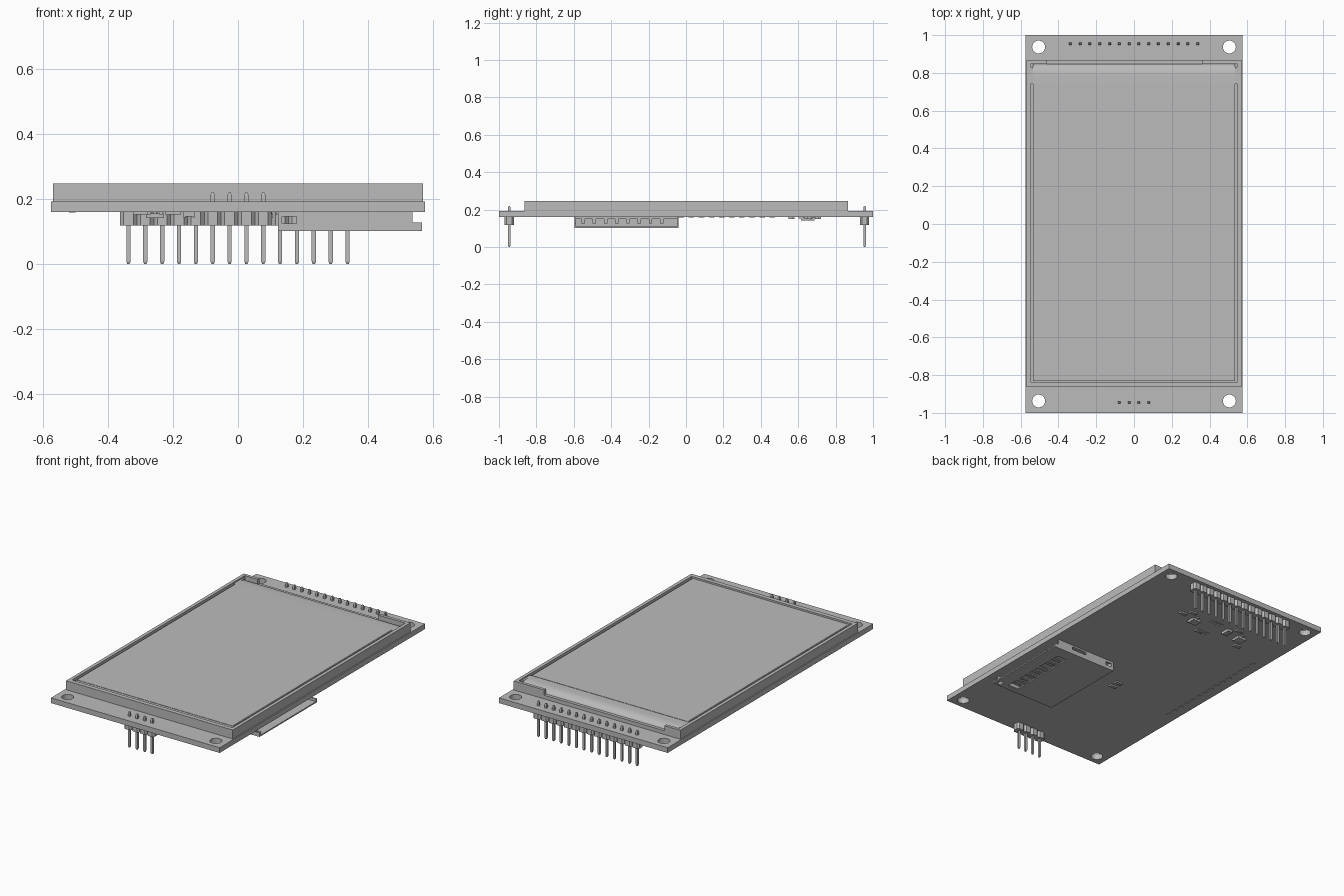
import bpy, bmesh, math
from mathutils import Matrix, Vector

cube = bpy.data.objects.get("Cube")
if cube:
    bpy.data.objects.remove(cube, do_unlink=True)

GREY = bpy.data.materials.new("plain_grey")
GREY.use_nodes = True
GREY.diffuse_color = (0.5, 0.5, 0.5, 1)
GREY.node_tree.nodes["Principled BSDF"].inputs["Base Color"].default_value = (0.5, 0.5, 0.5, 1)


def finish(name, bm):
    bmesh.ops.recalc_face_normals(bm, faces=bm.faces)
    mesh = bpy.data.meshes.new(name)
    bm.to_mesh(mesh)
    bm.free()
    mesh.materials.append(GREY)
    ob = bpy.data.objects.new(name, mesh)
    bpy.context.collection.objects.link(ob)
    return ob


def add_box(bm, x0, x1, y0, y1, z0, z1):
    m = Matrix.Translation(((x0 + x1) / 2, (y0 + y1) / 2, (z0 + z1) / 2))
    m = m @ Matrix.Diagonal((x1 - x0, y1 - y0, z1 - z0, 1))
    return bmesh.ops.create_cube(bm, size=1, matrix=m)["verts"]


def boxes(name, *dims):
    bm = bmesh.new()
    for d in dims:
        add_box(bm, *d)
    return finish(name, bm)


def extrude(name, points, offset):
    bm = bmesh.new()
    face = bm.faces.new([bm.verts.new(p) for p in points])
    new = bmesh.ops.extrude_face_region(bm, geom=[face], use_keep_orig=True)["geom"]
    bmesh.ops.translate(bm, vec=Vector(offset),
                        verts=[v for v in new if isinstance(v, bmesh.types.BMVert)])
    return finish(name, bm)


def cut(ob, cutter):
    # Bake the cut, then drop the helper
    cutter.hide_render = True
    mod = ob.modifiers.new("cut", "BOOLEAN")
    mod.operation, mod.object, mod.solver = "DIFFERENCE", cutter, "EXACT"
    deps = bpy.context.evaluated_depsgraph_get()
    mesh = bpy.data.meshes.new_from_object(ob.evaluated_get(deps))
    ob.modifiers.clear()
    ob.data = mesh
    bpy.data.objects.remove(cutter, do_unlink=True)


# Circuit board with four mounting holes
BOT, TOP = 0.16, 0.192
board = boxes("circuit_board", (-0.575, 0.575, -1, 1, BOT, TOP))
bm = bmesh.new()
for x in (-0.505, 0.505):
    for y in (-0.937, 0.937):
        bmesh.ops.create_cone(bm, cap_ends=True, segments=32, radius1=0.034, radius2=0.034,
                              depth=0.2, matrix=Matrix.Translation((x, y, 0.17)))
cut(board, finish("hole_cutter", bm))

# Display frame, open in the middle, with a lowered back wall
frame = boxes("display_frame", (-0.568, 0.568, -0.863, 0.867, TOP, 0.247))
cut(frame, boxes("frame_cutter", (-0.547, 0.547, -0.836, 0.848, 0.2, 0.3)))
cut(frame, boxes("notch_cutter", (-0.46, 0.36, 0.83, 0.9, 0.215, 0.3)))
for s in (-1, 1):
    x0, x1 = sorted((s * 0.535, s * 0.547))
    boxes("frame_corner_rib", (x0, x1, 0.74, 0.83, 0.2, 0.24))

# Screen glass, whose back end curves down into the flexible strip
profile = [(-0.83, 0.2), (-0.83, 0.24), (0.78, 0.24)]
for i in range(1, 9):
    a = math.pi / 2 * i / 8
    profile.append((0.78 + 0.066 * math.sin(a), 0.208 + 0.032 * math.cos(a)))
profile.append((0.846, 0.2))
screen = extrude("screen", [(-0.535, y, z) for y, z in profile], (1.07, 0, 0))
bpy.ops.object.select_all(action="DESELECT")
screen.select_set(True)
bpy.context.view_layer.objects.active = screen
bpy.ops.object.shade_smooth_by_angle(angle=math.radians(35))
boxes("screen_top_layer", (-0.53, 0.53, -0.81, 0.74, 0.24, 0.242))


# Pin headers: chamfered plastic blocks with tapered square pins
def header(name, count, y):
    pitch, h, c = 0.0518, 0.0245, 0.011
    body, pins = bmesh.new(), bmesh.new()
    for i in range(count):
        x = (i - (count - 1) / 2) * pitch
        w = pitch / 2
        outline = [(w, h - c), (w - c, h), (c - w, h), (-w, h - c),
                   (-w, c - h), (c - w, -h), (w - c, -h), (w, c - h)]
        low = [body.verts.new((x + px, y + py, 0.118)) for px, py in outline]
        high = [body.verts.new((x + px, y + py, BOT)) for px, py in outline]
        body.faces.new(low)
        body.faces.new(high)
        for k in range(8):
            j = (k + 1) % 8
            body.faces.new((low[k], low[j], high[j], high[k]))
        r = 0.0065
        add_box(pins, x - r, x + r, y - r, y + r, 0.008, 0.212)
        for z, r1, r2 in ((0.004, 0.55, 1), (0.216, 1, 0.55)):
            m = Matrix.Translation((x, y, z)) @ Matrix.Rotation(math.pi / 4, 4, "Z")
            q = r * math.sqrt(2)
            bmesh.ops.create_cone(pins, cap_ends=True, segments=4, radius1=q * r1,
                                  radius2=q * r2, depth=0.008, matrix=m)
    finish(name + "_body", body)
    finish(name + "_pins", pins)


header("back_header", 14, 0.955)
header("front_header", 4, -0.945)

# Memory card socket: thin metal shell open towards the side
X0, X1, Y0, Y1 = 0.123, 0.565, -0.597, -0.04
T = 0.008
plate = boxes("socket_plate", (X0, X1, Y0, Y1, 0.102, 0.102 + T))
windows = [(0.41, 0.48, y, y + 0.075, 0.09, 0.13) for y in (-0.56, -0.468, -0.376, -0.284, -0.192)]
windows.append((0.515, 0.545, -0.585, -0.55, 0.09, 0.13))
cut(plate, boxes("window_cutter", *windows))
walls = boxes("socket_walls", (X0, 0.536, Y0, Y0 + T, 0.11, BOT),
              (X0, 0.536, Y1 - T, Y1, 0.11, BOT),
              (0.536, X1, Y0, Y0 + T, 0.11, 0.127),
              (0.536, X1, Y1 - T, Y1, 0.11, 0.127),
              (X0, X0 + T, Y0 + T, Y1 - T, 0.11, BOT))
cut(walls, boxes("wall_cutter", (0.135, 0.18, -0.7, 0, 0.125, 0.146)))
cut(walls, boxes("latch_cutter", (0.33, 0.43, -0.06, 0, 0.132, 0.15)))
boxes("socket_insert", (0.2, 0.5, Y0 + T, Y1 - T, 0.15, BOT))

# Spring contacts inside the socket
bm = bmesh.new()
for i in range(8):
    y = -0.55 + i * 0.06
    add_box(bm, 0.4, 0.5, y - 0.009, y + 0.009, 0.125, 0.131)
    add_box(bm, 0.49, 0.505, y - 0.009, y + 0.009, 0.125, 0.152)
finish("socket_contacts", bm)


# Small parts on the underside: body plus two end caps
def chip(name, x, y, w, d, h):
    boxes(name, (x - w * 0.32, x + w * 0.32, y - d / 2, y + d / 2, BOT - h * 0.85, BOT),
          (x - w / 2, x - w * 0.32, y - d / 2, y + d / 2, BOT - h, BOT),
          (x + w * 0.32, x + w / 2, y - d / 2, y + d / 2, BOT - h, BOT))


for x, y in ((0.18, 0.66), (0.14, 0.7), (-0.02, 0.56), (-0.2, 0.71),
             (-0.3, 0.57), (-0.05, -0.2), (-0.05, -0.25)):
    chip("small_resistor", x, y, 0.045, 0.022, 0.01)
chip("capacitor", -0.15, 0.66, 0.035, 0.055, 0.017)


# Three-legged parts
for x, y in ((-0.255, 0.645), (0.08, 0.64)):
    boxes("transistor_body", (x - 0.028, x + 0.028, y - 0.025, y + 0.025, 0.141, 0.156))
    boxes("transistor_legs", *[(x + dx - 0.006, x + dx + 0.006, y + s * 0.025 - 0.014,
                                y + s * 0.025 + 0.014, 0.152, BOT)
                               for dx, s in ((-0.018, -1), (0.018, -1), (0, 1))])

# Solder pads in short rows
pads = [(-0.52, -0.5, -0.31 + i * 0.054, -0.28 + i * 0.054, BOT - 0.002, BOT) for i in range(15)]
pads += [(-0.09 + i * 0.025, -0.075 + i * 0.025, y, y + 0.03, BOT - 0.003, BOT)
         for i in range(4) for y in (0.545, 0.675)]
boxes("solder_pads", *pads)
